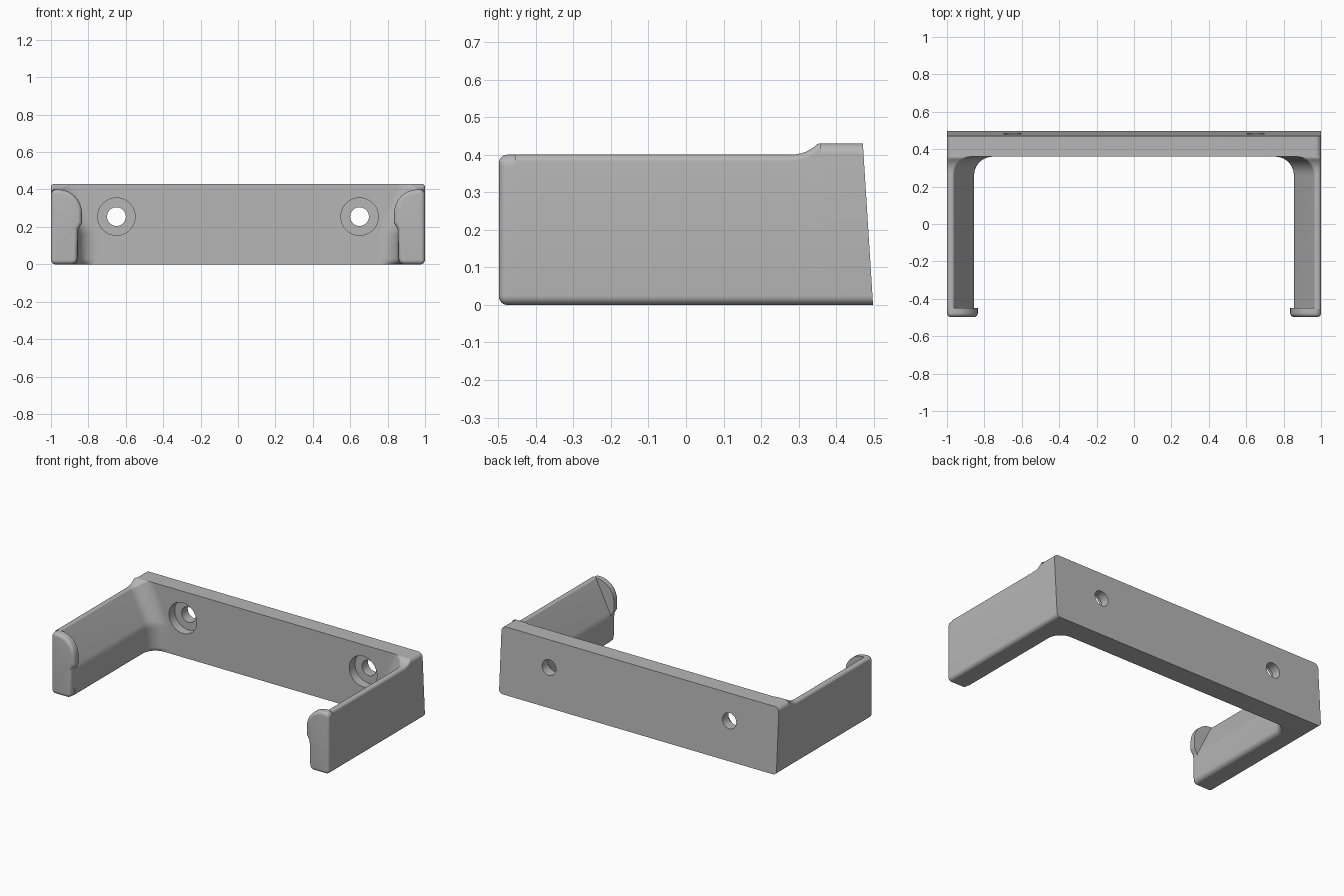
import bpy, bmesh, math
from mathutils import Vector

cube = bpy.data.objects.get("Cube")
if cube:
    bpy.data.objects.remove(cube, do_unlink=True)

grey = bpy.data.materials.new("plain grey")
grey.use_nodes = True
COLOUR = (0.47, 0.47, 0.47, 1)
grey.diffuse_color = COLOUR
grey.node_tree.nodes["Principled BSDF"].inputs["Base Color"].default_value = COLOUR


def rounded(corners, steps=8):
    """Closed outline from (u, z, radius) corners, each replaced by an arc."""
    out = []
    n = len(corners)
    for i, (u, z, r) in enumerate(corners):
        p = Vector((u, z))
        a = (Vector(corners[i - 1][:2]) - p).normalized()
        b = (Vector(corners[(i + 1) % n][:2]) - p).normalized()
        half = a.angle(b) / 2
        centre = p + (a + b).normalized() * r / math.sin(half)
        start = p + a * r / math.tan(half) - centre
        end = p + b * r / math.tan(half) - centre
        sweep = start.angle(end)
        for k in range(steps + 1):
            t = k / steps
            v = (start * math.sin((1 - t) * sweep) + end * math.sin(t * sweep)) / math.sin(sweep)
            out.append(centre + v)
    return out


def inset(ring, d):
    """Move a counter-clockwise outline inward by d."""
    out = []
    for i, p in enumerate(ring):
        t = ring[(i + 1) % len(ring)] - ring[i - 1]
        out.append(p + Vector((-t.y, t.x)).normalized() * d)
    return out


def loft(name, rings):
    """Skin a list of rings of 3D points and cap both ends."""
    bm = bmesh.new()
    loops = [[bm.verts.new(p) for p in ring] for ring in rings]
    for a, b in zip(loops, loops[1:]):
        for i in range(len(a)):
            j = (i + 1) % len(a)
            bm.faces.new((a[i], a[j], b[j], b[i]))
    bm.faces.new(loops[0])
    bm.faces.new(loops[-1])
    bmesh.ops.recalc_face_normals(bm, faces=bm.faces)
    mesh = bpy.data.meshes.new(name)
    bm.to_mesh(mesh)
    bm.free()
    obj = bpy.data.objects.new(name, mesh)
    mesh.materials.append(grey)
    bpy.context.collection.objects.link(obj)
    return obj


def activate(obj):
    bpy.ops.object.select_all(action="DESELECT")
    obj.select_set(True)
    bpy.context.view_layer.objects.active = obj


def smooth(obj):
    activate(obj)
    bpy.ops.object.shade_smooth_by_angle(angle=math.radians(32))


def fillet(y, start, radius):
    """Growth of a concave fillet running towards the plate."""
    t = min(max(y - start, 0), radius)
    return radius - math.sqrt(radius ** 2 - t ** 2)


# Back plate with a leaning rear face
H = 0.43
FRONT = 0.36
outline = rounded([(-1, 0, 0.025), (1, 0, 0.025), (1, H, 0.03), (-1, H, 0.03)])
plate = loft("back_plate", [
    [(p.x, FRONT, p.y) for p in outline],
    [(p.x, 0.498 - 0.063 * p.y, p.y) for p in outline]])

# Counterbored screw holes
for x in (-0.65, 0.65):
    for radius, y in ((0.1, 0.32), (0.05, 0.45)):
        depth = 0.2 if radius < 0.1 else 0.2 * 0.5
        bpy.ops.mesh.primitive_cylinder_add(
            vertices=48, radius=radius, depth=depth * (1 if radius == 0.1 else 1.6),
            location=(x, y + (0.05 if radius == 0.1 else 0), 0.255),
            rotation=(math.pi / 2, 0, 0))
        cutter = bpy.context.object
        cutter.hide_render = True
        mod = plate.modifiers.new("hole", "BOOLEAN")
        mod.object = cutter
        mod.solver = "EXACT"
        activate(plate)
        bpy.ops.object.modifier_apply(modifier=mod.name)
        bpy.data.objects.remove(cutter, do_unlink=True)
smooth(plate)

# Arms and end lips, mirrored on both sides
stations = [-0.455, 0.26] + [0.26 + 0.1 * math.sin(math.radians(a)) for a in range(9, 91, 9)]
lip_outline = rounded([
    (0, 0, 0.025), (0.14, 0, 0.03), (0.145, 0.185, 0.01),
    (0.165, 0.22, 0.03), (0.165, 0.4, 0.125), (0, 0.4, 0.03)])

for side, label in ((1, "left"), (-1, "right")):
    rings = []
    for y in stations:
        d = fillet(y, 0.26, 0.1)
        top = min(0.4 + fillet(y, 0.28, 0.1), H)
        section = rounded([
            (0, 0, 0.025), (0.145 + d, 0, 0.03), (0.145 + d, 0.18, 0.1),
            (0.035 + d, top, 0.015), (0, top, 0.018)])
        rings.append([(side * (1 - p.x), y, p.y) for p in section])
    smooth(loft(label + "_arm", rings))

    rings = []
    r = 0.022
    for k in range(7):
        a = math.radians(15 * k)
        y = -0.498 + r * (1 - math.cos(a))
        rings.append([(side * (1 - p.x), y, p.y)
                      for p in inset(lip_outline, r * (1 - math.sin(a)))])
    rings.append([(side * (1 - p.x), -0.45, p.y) for p in lip_outline])
    smooth(loft(label + "_lip", rings))
